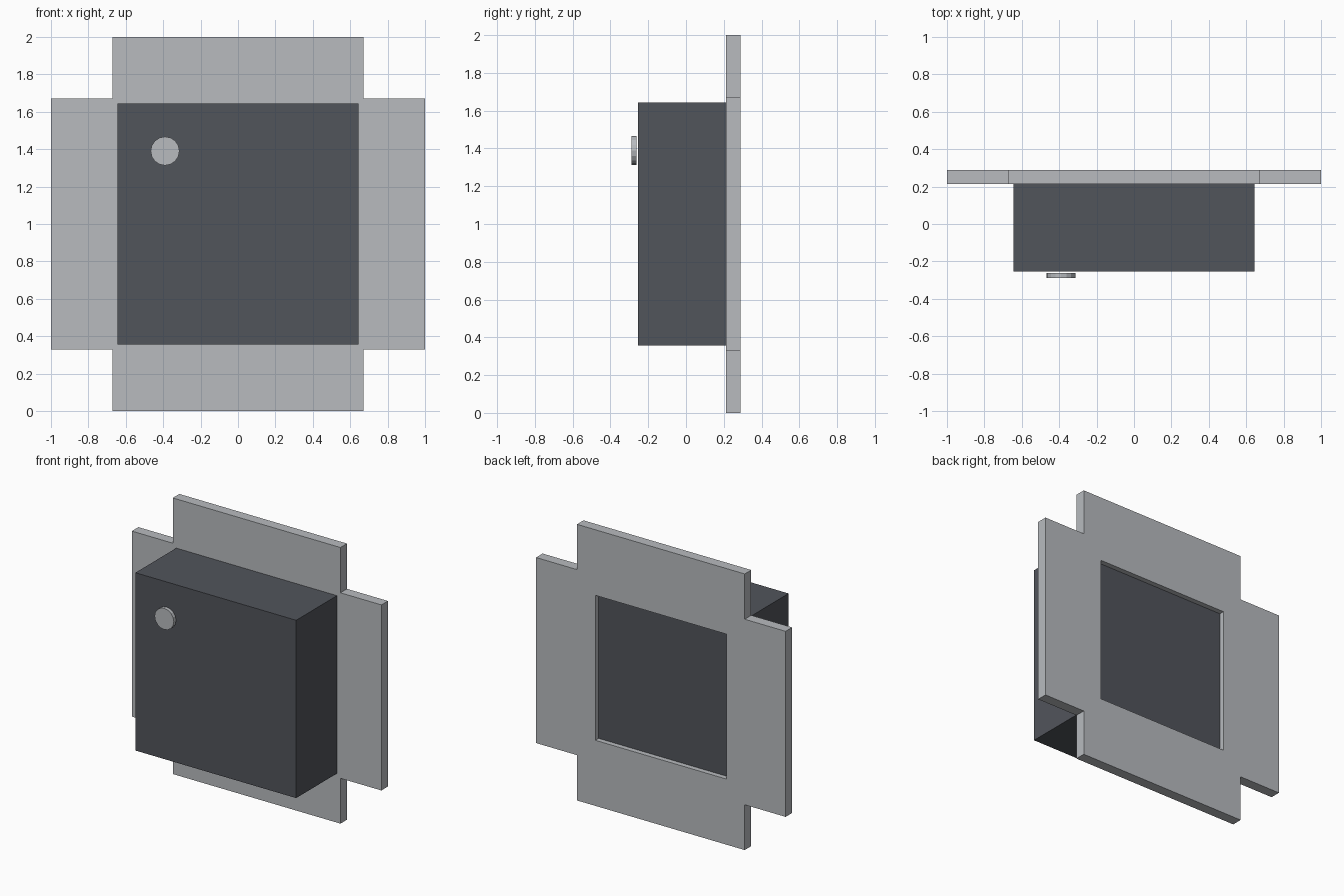
import bpy, bmesh, math
from mathutils import Matrix, Vector

cube = bpy.data.objects.get("Cube")
if cube:
    bpy.data.objects.remove(cube, do_unlink=True)


def material(name, rgb):
    m = bpy.data.materials.new(name)
    m.use_nodes = True
    m.diffuse_color = (*rgb, 1)
    m.node_tree.nodes["Principled BSDF"].inputs["Base Color"].default_value = (*rgb, 1)
    return m


def finish(name, bm, mat):
    bmesh.ops.recalc_face_normals(bm, faces=bm.faces)
    mesh = bpy.data.meshes.new(name)
    bm.to_mesh(mesh)
    bm.free()
    mesh.materials.append(mat)
    obj = bpy.data.objects.new(name, mesh)
    bpy.context.collection.objects.link(obj)
    return obj


light_grey = material("light grey", (0.479, 0.497, 0.521))
dark_grey = material("dark grey", (0.083, 0.089, 0.105))

MID = 1.0                               # height of the centre
PLATE_FRONT, PLATE_BACK = 0.213, 0.288
BODY_FRONT, BODY_BACK, BODY_HALF = -0.254, 0.251, 0.644

# Back frame: square with notched corners and a central window
bm = bmesh.new()
lines = [-1, -0.672, -0.525, 0.525, 0.672, 1]
grid = [[bm.verts.new((x, PLATE_FRONT, MID + z)) for z in lines] for x in lines]
last = len(lines) - 2
for i in range(last + 1):
    for j in range(last + 1):
        corner = i in (0, last) and j in (0, last)
        window = i == j == last // 2
        if not corner and not window:
            bm.faces.new((grid[i][j], grid[i + 1][j], grid[i + 1][j + 1], grid[i][j + 1]))
bmesh.ops.delete(bm, geom=[v for v in bm.verts if not v.link_faces], context='VERTS')
ext = bmesh.ops.extrude_face_region(bm, geom=bm.faces[:], use_keep_orig=True)
bmesh.ops.translate(bm, vec=(0, PLATE_BACK - PLATE_FRONT, 0),
                    verts=[g for g in ext["geom"] if isinstance(g, bmesh.types.BMVert)])
finish("back_frame", bm, light_grey)

# Main box, set halfway into the frame
bm = bmesh.new()
size = Vector((2 * BODY_HALF, BODY_BACK - BODY_FRONT, 2 * BODY_HALF))
centre = Vector((0, (BODY_BACK + BODY_FRONT) / 2, MID))
bmesh.ops.create_cube(bm, size=1, matrix=Matrix.Translation(centre) @ Matrix.Diagonal(size).to_4x4())
finish("main_box", bm, dark_grey)

# Round button just proud of the front face
bm = bmesh.new()
place = Matrix.Translation((-0.39, -0.275, 1.39)) @ Matrix.Rotation(math.pi / 2, 4, 'X')
bmesh.ops.create_cone(bm, cap_ends=True, segments=16, radius1=0.077, radius2=0.077,
                      depth=0.026, matrix=place)
finish("front_button", bm, light_grey)
